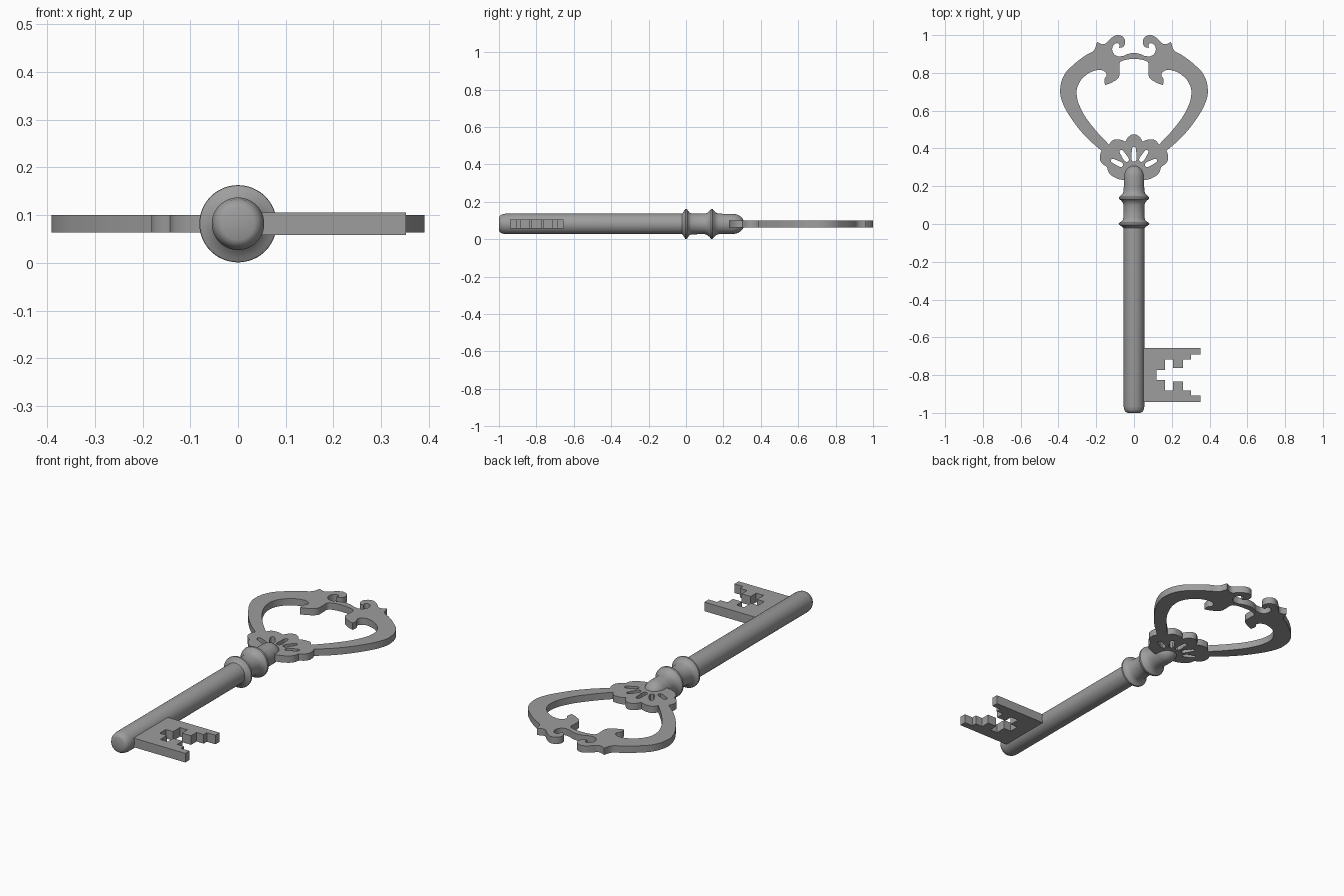
import bpy, bmesh, math
from mathutils import Vector

if "Cube" in bpy.data.objects:
    bpy.data.objects.remove(bpy.data.objects["Cube"])

CZ = 0.082  # height of the key's axis

# Dark grey metal shared by all parts
metal = bpy.data.materials.new('dark_metal')
metal.diffuse_color = (0.34, 0.34, 0.34, 1)
metal.use_nodes = True
metal.node_tree.nodes["Principled BSDF"].inputs["Base Color"].default_value = metal.diffuse_color


def flat_part(name, loops, half_thick):
    """Extruded 2D outline; each loop is a list of (x, y, sharp)."""
    cu = bpy.data.curves.new(name, 'CURVE')
    cu.dimensions = '2D'
    cu.fill_mode = 'BOTH'
    cu.extrude = half_thick
    cu.resolution_u = 6
    for pts in loops:
        sp = cu.splines.new('BEZIER')
        sp.bezier_points.add(len(pts) - 1)
        sp.use_cyclic_u = True
        for bp, (x, y, sharp) in zip(sp.bezier_points, pts):
            bp.co = (x, y, 0)
            kind = 'VECTOR' if sharp else 'AUTO'
            bp.handle_left_type = bp.handle_right_type = kind
    ob = bpy.data.objects.new(name, cu)
    ob.location.z = CZ
    bpy.context.collection.objects.link(ob)
    finish(ob, True)
    return ob


def finish(ob, convert=False):
    bpy.ops.object.select_all(action='DESELECT')
    ob.select_set(True)
    bpy.context.view_layer.objects.active = ob
    if convert:
        bpy.ops.object.convert(target='MESH')
        bm = bmesh.new()
        bm.from_mesh(ob.data)
        bmesh.ops.remove_doubles(bm, verts=bm.verts, dist=0.0003)
        bmesh.ops.recalc_face_normals(bm, faces=bm.faces)
        bm.to_mesh(ob.data)
        bm.free()
    ob.data.materials.clear()
    ob.data.materials.append(metal)
    bpy.ops.object.shade_smooth_by_angle(angle=math.radians(35))


def mirrored(half):
    """Right half, from the centre line back to the centre line."""
    full = [(p[0], p[1], len(p) > 2) for p in half]
    return full + [(-x, y, s) for x, y, s in reversed(full) if x > 0]


# Bow: outer silhouette with shell base and curled hooks ("1" marks corners)
outer = mirrored([
    (0, .233, 1), (.058, .233), (.095, .243), (.132, .27), (.143, .302, 1),
    (.175, .328), (.181, .36), (.172, .388, 1), (.25, .457), (.33, .556),
    (.381, .65), (.391, .708), (.37, .788), (.323, .841), (.254, .894),
    (.212, .92), (.196, .963, 1), (.159, .952), (.132, .974), (.106, .994),
    (.079, 1.0), (.053, .984), (.047, .958), (.06, .936), (.079, .933, 1),
    (.077, .95), (.092, .957), (.111, .942), (.112, .91), (.09, .889),
    (.058, .889, 1), (.032, .9), (0, .905)])

# Bow: inner opening, bounded below by the shell's lobes
inner = mirrored([
    (0, .873), (.048, .868), (.074, .855), (.076, .82), (.08, .778),
    (.112, .752), (.153, .735, 1), (.157, .765), (.145, .79), (.164, .812),
    (.206, .812), (.254, .788), (.296, .735), (.303, .683), (.275, .598),
    (.208, .502), (.132, .42, 1), (.113, .443), (.085, .447), (.063, .444),
    (.045, .436, 1), (.03, .46), (0, .475)])


# Shell slots fanned around the end of the shaft
def slot(deg, r0, r1, w):
    a = math.radians(deg)
    out, side = Vector((math.sin(a), math.cos(a))), Vector((math.cos(a), -math.sin(a)))
    c = Vector((0, .28))
    rm = r0 + (r1 - r0) * .6
    pts = [c + out * r0, c + out * rm + side * w, c + out * r1, c + out * rm - side * w]
    return [(p.x, p.y, False) for p in pts]


slots = [slot(0, .05, .13, .012)]
for sgn in (-1, 1):
    slots += [slot(sgn * 33, .06, .132, .012), slot(sgn * 64, .065, .135, .012)]
flat_part('bow', [outer, inner] + slots, .018)

# Bit: stepped teeth, symmetric about its middle line
ym = -.799
steps = [(.03, .143), (.352, .143), (.352, .108), (.302, .108), (.302, .082),
         (.26, .082), (.26, .036), (.207, .036), (.207, .082), (.163, .082),
         (.163, .026), (.12, .026)]
bit = [(x, ym + d, True) for x, d in steps]
bit += [(x, ym - d, True) for x, d in reversed(steps)]
flat_part('bit', [bit], .024)

# Shaft: turned profile (radius, y) with two collars and a domed end
profile = [(0, -1), (.034, -1), (.044, -.995), (.051, -.984), (.055, -.965),
           (.055, -.022), (.062, -.015), (.071, -.009), (.08, -.004), (.081, 0),
           (.08, .005), (.07, .011), (.061, .018), (.056, .03), (.055, .07),
           (.055, .1), (.06, .115), (.07, .126), (.079, .133), (.08, .138),
           (.079, .143), (.07, .15), (.06, .161), (.055, .175), (.054, .2)]
profile += [(.054 * math.cos(math.radians(t)), .25 + .062 * math.sin(math.radians(t)))
            for t in range(0, 90, 15)] + [(0, .312)]
bm = bmesh.new()
vs = [bm.verts.new((r, y, 0)) for r, y in profile]
es = [bm.edges.new(p) for p in zip(vs, vs[1:])]
bmesh.ops.spin(bm, geom=vs + es, cent=(0, 0, 0), axis=(0, 1, 0),
               angle=math.tau, steps=48)
bmesh.ops.remove_doubles(bm, verts=bm.verts, dist=0.0001)
bmesh.ops.recalc_face_normals(bm, faces=bm.faces)
me = bpy.data.meshes.new('shaft')
bm.to_mesh(me)
bm.free()
shaft = bpy.data.objects.new('shaft', me)
shaft.location.z = CZ
bpy.context.collection.objects.link(shaft)
finish(shaft)
